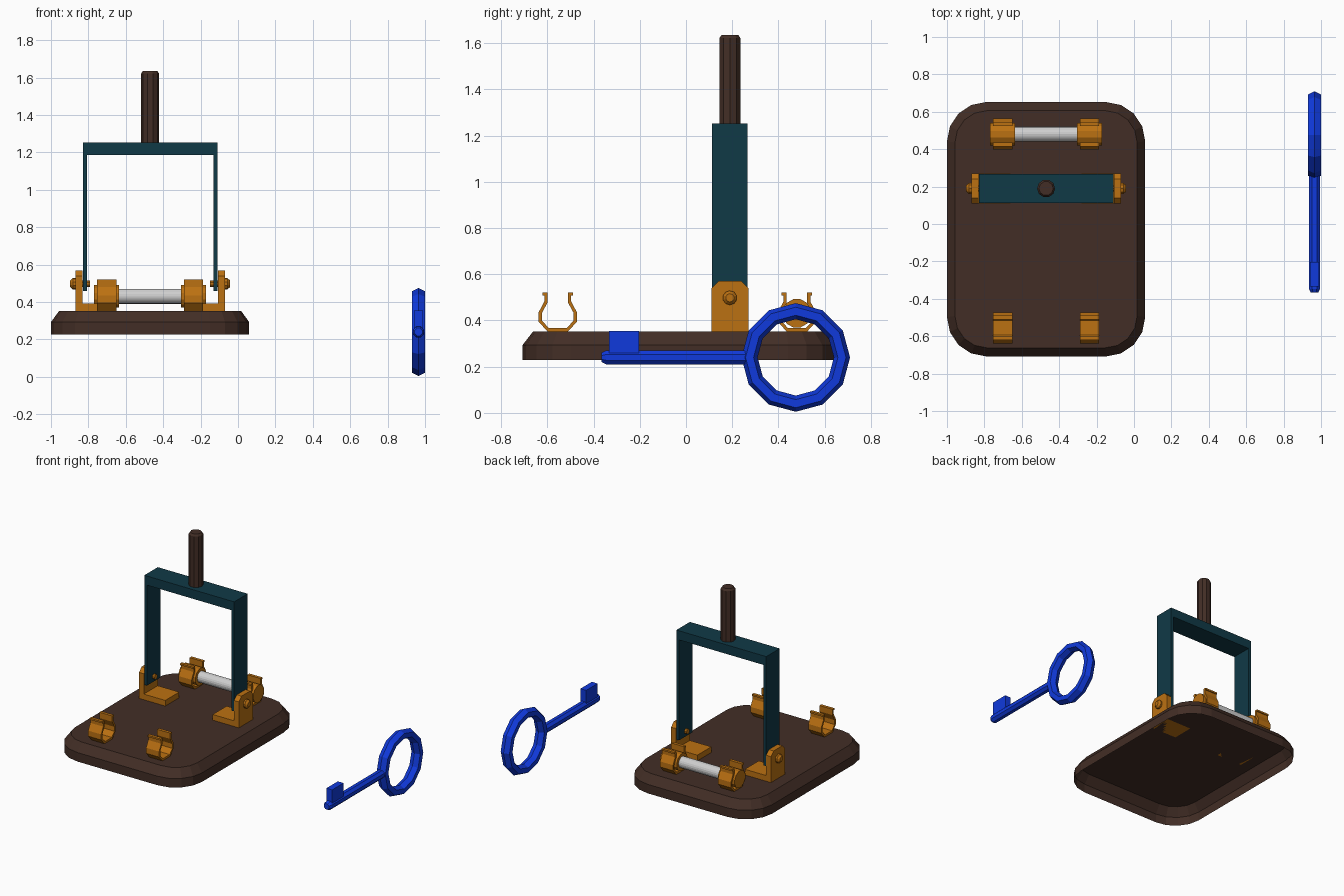
import bpy, bmesh, math
from mathutils import Matrix, Vector

if "Cube" in bpy.data.objects:
    bpy.data.objects.remove(bpy.data.objects["Cube"])


def material(name, rgb):
    m = bpy.data.materials.new(name)
    m.diffuse_color = (*rgb, 1)
    m.use_nodes = True
    m.node_tree.nodes["Principled BSDF"].inputs["Base Color"].default_value = m.diffuse_color
    return m


BROWN = material("dark brown", (0.055, 0.027, 0.019))
TEAL = material("dark teal", (0.005, 0.041, 0.062))
BRASS = material("brass orange", (0.50, 0.165, 0.006))
GLASS = material("light grey", (0.62, 0.62, 0.62))
BLUE = material("key blue", (0.005, 0.042, 0.72))


def finish(name, bm, mat, normals=True):
    if normals:
        bmesh.ops.recalc_face_normals(bm, faces=bm.faces)
    me = bpy.data.meshes.new(name)
    bm.to_mesh(me)
    bm.free()
    me.materials.append(mat)
    ob = bpy.data.objects.new(name, me)
    bpy.context.collection.objects.link(ob)
    return ob


def loft(name, rings, mat, cap_start=True, cap_end=True):
    bm = bmesh.new()
    vs = [[bm.verts.new(p) for p in r] for r in rings]
    n = len(vs[0])
    for a, b in zip(vs, vs[1:]):
        for i in range(n):
            bm.faces.new((a[i], a[(i + 1) % n], b[(i + 1) % n], b[i]))
    if cap_start:
        bm.faces.new(vs[0][::-1])
    if cap_end:
        bm.faces.new(vs[-1])
    return finish(name, bm, mat, cap_start and cap_end)


def prism_x(name, poly, x0, x1, mat):
    return loft(name, [[(x, y, z) for y, z in poly] for x in (x0, x1)], mat)


def box(name, lo, hi, mat):
    poly = [(lo[1], lo[2]), (hi[1], lo[2]), (hi[1], hi[2]), (lo[1], hi[2])]
    return prism_x(name, poly, lo[0], hi[0], mat)


def turned(name, origin, axis, stations, n, mat, phase=0.0):
    """Rings of (distance, radius) along an axis."""
    rot = Vector((0, 0, 1)).rotation_difference(Vector(axis)).to_matrix()
    rings = []
    for d, r in stations:
        rings.append([Vector(origin) + rot @ Vector((r * math.cos(phase + 2 * math.pi * i / n),
                                                     r * math.sin(phase + 2 * math.pi * i / n), d))
                      for i in range(n)])
    return loft(name, rings, mat)


def rounded_rect(x0, x1, y0, y1, r, z, seg=4):
    pts = []
    for k, (cx, cy) in enumerate(((x1 - r, y1 - r), (x0 + r, y1 - r), (x0 + r, y0 + r), (x1 - r, y0 + r))):
        for i in range(seg + 1):
            a = math.pi / 2 * (k + i / seg)
            pts.append((cx + r * math.cos(a), cy + r * math.sin(a), z))
    return pts


CX, FY = -0.47, 0.19   # switch centre line, frame depth

# base: open-bottomed board with chamfered rim
loft("base", [rounded_rect(-1, 0.06, -0.708, 0.652, 0.21, 0.228),
              rounded_rect(-1, 0.06, -0.708, 0.652, 0.21, 0.293),
              rounded_rect(-0.957, 0.017, -0.662, 0.606, 0.17, 0.352)], BROWN, cap_start=False)

# swinging frame and handle
w = 0.36
frame = [(-w, 0.46), (-w, 1.253), (w, 1.253), (w, 0.46), (w - 0.022, 0.46),
         (w - 0.022, 1.187), (-w + 0.022, 1.187), (-w + 0.022, 0.46)]
loft("switch_frame", [[(CX + x, y, z) for x, z in frame] for y in (0.113, 0.267)], TEAL)
turned("handle", (CX, FY, 1.25), (0, 0, 1), [(0, 0.048), (0.372, 0.048), (0.386, 0.038)], 10, BROWN)

# hinge brackets with pins
for side, s in (("left", -1), ("right", 1)):
    xi, xo = CX + s * 0.362, CX + s * 0.4
    plate = [(0.11, 0.352), (0.27, 0.352), (0.27, 0.54), (0.24, 0.57), (0.14, 0.57), (0.11, 0.54)]
    prism_x(side + "_bracket", plate, xi, xo, BRASS)
    box(side + "_bracket_foot", (min(CX + s * 0.19, xi), 0.11, 0.352),
        (max(CX + s * 0.19, xi), 0.27, 0.393), BRASS)
    turned(side + "_hinge_pin", (CX + s * 0.32, FY, 0.498), (s, 0, 0),
           [(0, 0.018), (0.08, 0.018), (0.08, 0.031), (0.093, 0.031), (0.107, 0.018)], 10, BRASS)

# spring clips: bent strip profile, mirrored about its centre
outer = [(0.045, 0.353), (0.083, 0.395), (0.083, 0.435), (0.058, 0.482), (0.058, 0.508), (0.066, 0.508), (0.066, 0.52)]
inner = [(0.044, 0.52), (0.044, 0.478), (0.069, 0.432), (0.069, 0.4), (0.039, 0.367)]
half = outer + inner
for row, cy in (("front", -0.555), ("back", 0.48)):
    for side, x in (("left", -0.702), ("right", -0.238)):
        poly = [(cy + y, z) for y, z in half] + [(cy - y, z) for y, z in half[::-1]]
        prism_x(f"{row}_{side}_clip", poly, x - 0.052, x + 0.052, BRASS)

# fuse held in the back clips
turned("fuse_tube", (-0.68, 0.48, 0.431), (1, 0, 0), [(0, 0.04), (0.42, 0.04)], 20, GLASS)
for side, x in (("left", -0.702), ("right", -0.238)):
    turned(f"fuse_{side}_cap", (x - 0.067, 0.48, 0.431), (1, 0, 0),
           [(0, 0.063), (0.134, 0.063)], 12, BRASS, math.pi / 12)

# key: ring, shaft and bit
KX, KY, KZ = 0.965, 0.475, 0.24
bm = bmesh.new()
M, N = 12, 6
grid = []
for i in range(M):
    a = 2 * math.pi * i / M
    ring = []
    for j in range(N):
        b = 2 * math.pi * j / N
        r = 0.2 + 0.035 * math.cos(b)
        ring.append(bm.verts.new((KX + 0.0404 * math.sin(b), KY + r * math.cos(a), KZ + r * math.sin(a))))
    grid.append(ring)
for i in range(M):
    for j in range(N):
        p, q = grid[i], grid[(i + 1) % M]
        bm.faces.new((p[j], q[j], q[(j + 1) % N], p[(j + 1) % N]))
finish("key_ring", bm, BLUE)
turned("key_shaft", (KX, -0.365, KZ), (0, 1, 0),
       [(0, 0.022), (0.018, 0.032), (0.65, 0.032)], 8, BLUE, math.pi / 8)
box("key_bit", (KX - 0.023, -0.333, 0.25), (KX + 0.023, -0.203, 0.355), BLUE)
